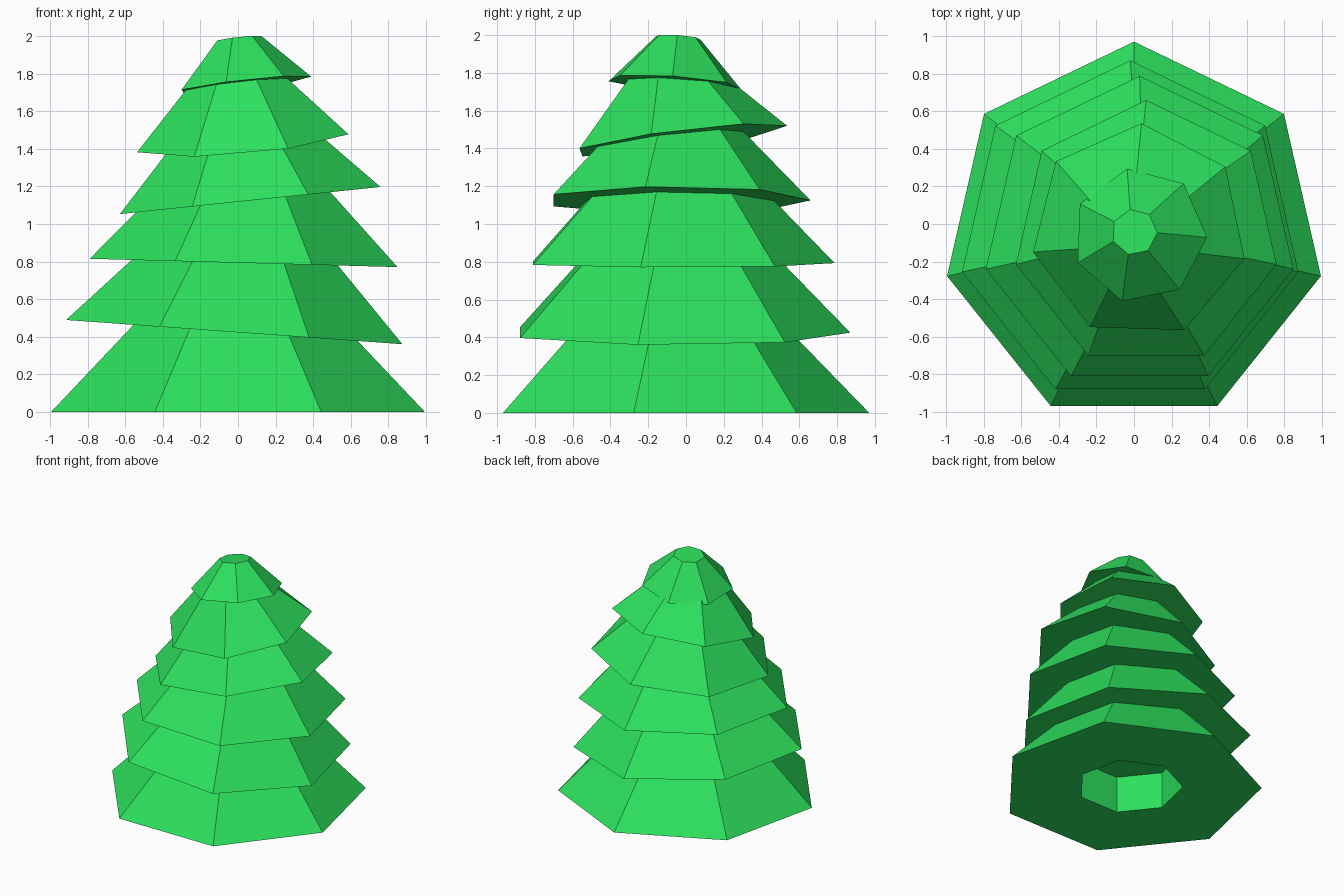
import bpy, bmesh, math
from mathutils import Vector, Matrix

if "Cube" in bpy.data.objects:
    bpy.data.objects.remove(bpy.data.objects["Cube"])

SIDES = 7
SLOPE = 0.97          # radius lost per unit of height
TOP_RATIO = 0.34      # top radius / bottom radius of each tier

green = bpy.data.materials.new("foliage_green")
green.diffuse_color = (0.026, 0.75, 0.11, 1.0)
green.use_nodes = True
green.node_tree.nodes["Principled BSDF"].inputs["Base Color"].default_value = green.diffuse_color


def ring(bm, radius, z):
    """Heptagon ring with one corner pointing to the back (+y)."""
    return [bm.verts.new((radius * math.sin(2 * math.pi * i / SIDES),
                          radius * math.cos(2 * math.pi * i / SIDES), z))
            for i in range(SIDES)]


def bridge(bm, a, b):
    for i in range(SIDES):
        j = (i + 1) % SIDES
        bm.faces.new((a[i], a[j], b[j], b[i]))


def tier(name, radius, centre, slope_x=0.0, slope_y=0.0, spin=0.0, socket=None):
    """Tapered tier, leaning so its underside has the given slopes."""
    bm = bmesh.new()
    top_r = radius * TOP_RATIO
    bottom = ring(bm, radius, 0)
    top = ring(bm, top_r, (radius - top_r) / SLOPE)
    bridge(bm, bottom, top)
    bm.faces.new(top)
    if socket:
        # recessed trunk socket in the underside
        rim = ring(bm, socket[0], 0)
        ceiling = ring(bm, socket[0], socket[1])
        bridge(bm, bottom, rim)
        bridge(bm, rim, ceiling)
        bm.faces.new(ceiling)
    else:
        bm.faces.new(bottom)
    bmesh.ops.recalc_face_normals(bm, faces=bm.faces[:])

    normal = Vector((-slope_x, -slope_y, 1)).normalized()
    lean = Vector((0, 0, 1)).rotation_difference(normal).to_matrix().to_4x4()
    bm.transform(Matrix.Translation(centre) @ lean
                 @ Matrix.Rotation(math.radians(spin), 4, 'Z'))

    mesh = bpy.data.meshes.new(name)
    bm.to_mesh(mesh)
    bm.free()
    mesh.materials.append(green)
    obj = bpy.data.objects.new(name, mesh)
    bpy.context.collection.objects.link(obj)
    return obj


# Foliage tiers from the ground up
tier("foliage_tier_1", 1.02, (0, -0.05, 0), socket=(0.41, 0.31))
tier("foliage_tier_2", 0.92, (-0.02, -0.05, 0.425), -0.072)
tier("foliage_tier_3", 0.84, (0.03, -0.053, 0.793), -0.027)
tier("foliage_tier_4", 0.715, (0.065, -0.056, 1.125), 0.104)
tier("foliage_tier_5", 0.579, (0.028, -0.039, 1.446), 0.089, 0.127, spin=-1.5)
tier("foliage_top", 0.362, (0.03, -0.06, 1.742), 0.115, -0.07, spin=10.9)
